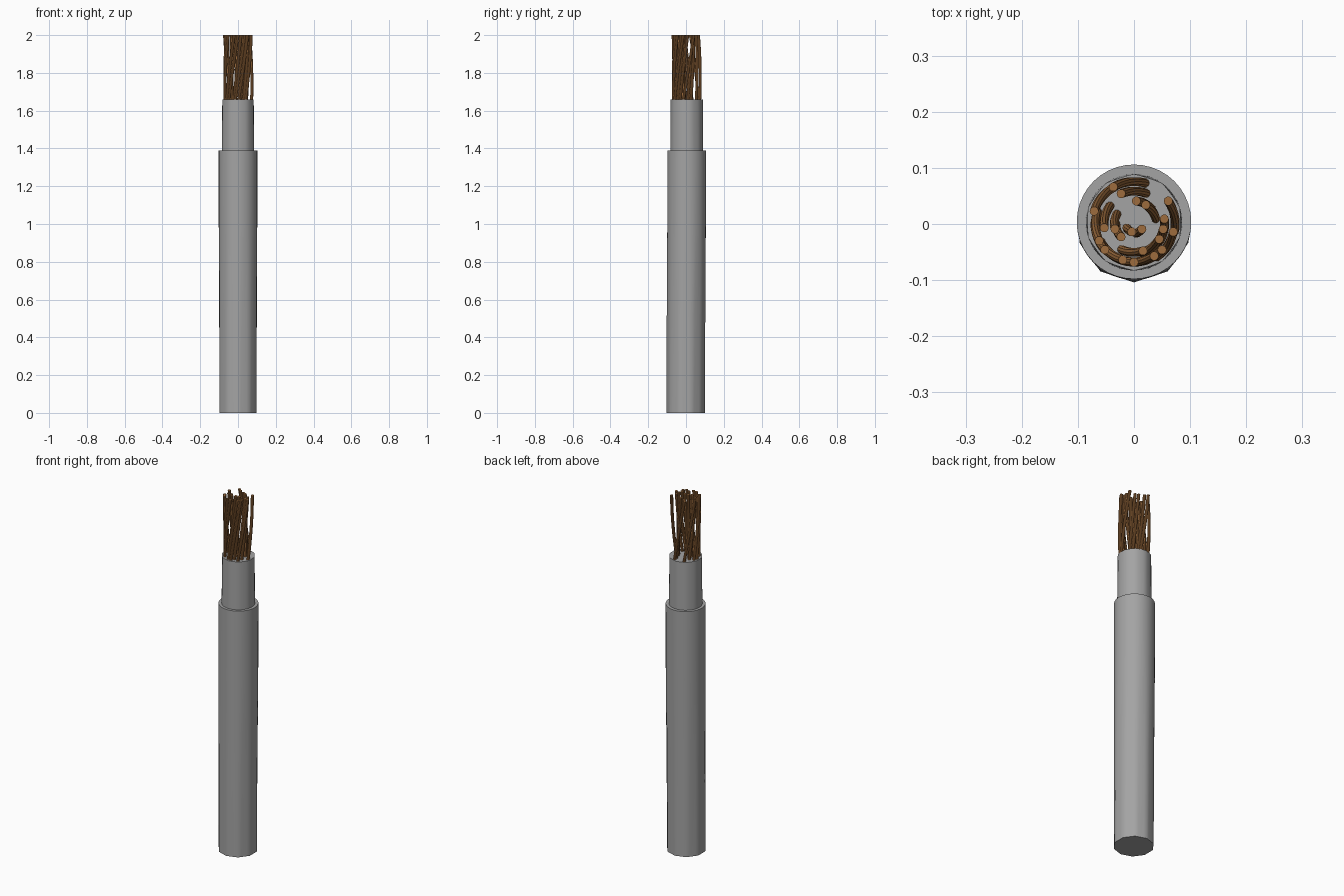
import bpy
import bmesh
from math import cos, sin, pi, radians

if "Cube" in bpy.data.objects:
    bpy.data.objects.remove(bpy.data.objects["Cube"], do_unlink=True)


def material(name, rgb):
    mat = bpy.data.materials.new(name)
    mat.use_nodes = True
    mat.diffuse_color = (*rgb, 1)
    mat.node_tree.nodes["Principled BSDF"].inputs["Base Color"].default_value = (*rgb, 1)
    return mat


grey = material("grey plastic", (0.37, 0.37, 0.37))
copper = material("copper", (0.34, 0.15, 0.047))


def ring(x, y, z, radius, sides, facet=0.0):
    """Circle of points; facet blends it towards an inscribed decagon."""
    pts = []
    for i in range(sides):
        a = 2 * pi * i / sides
        flat = cos(pi / 10) / cos((a + pi / 2) % (pi / 5) - pi / 10)
        r = radius * (1 + facet * (flat - 1))
        pts.append((x + r * cos(a), y + r * sin(a), z))
    return pts


def loft(name, rings, mat):
    """Skin a stack of rings and cap both ends."""
    bm = bmesh.new()
    loops = [[bm.verts.new(p) for p in pts] for pts in rings]
    n = len(loops[0])
    for low, high in zip(loops, loops[1:]):
        for i in range(n):
            j = (i + 1) % n
            bm.faces.new((low[i], low[j], high[j], high[i]))
    bm.faces.new(loops[0][::-1])
    bm.faces.new(loops[-1])
    mesh = bpy.data.meshes.new(name)
    bm.to_mesh(mesh)
    bm.free()
    mesh.materials.append(mat)
    obj = bpy.data.objects.new(name, mesh)
    bpy.context.collection.objects.link(obj)
    bpy.ops.object.select_all(action="DESELECT")
    obj.select_set(True)
    bpy.context.view_layer.objects.active = obj
    bpy.ops.object.shade_smooth_by_angle(angle=radians(30))
    return obj


# Outer sheath: faceted foot easing into a round top, leaning slightly back
loft("outer_sheath", [
    ring(0, -0.002, 0, 0.102, 40, 1),
    ring(0, 0, 0.5, 0.102, 40, 0.5),
    ring(0, 0.003, 1.0, 0.102, 40),
    ring(0, 0.004, 1.39, 0.102, 40)], grey)

# Inner insulation: round where it leaves the sheath, faintly faceted at the end
loft("inner_insulation", [
    ring(0, 0.003, 1.37, 0.086, 40),
    ring(0, 0.003, 1.66, 0.086, 40, 0.7)], grey)

# Copper strands: tip positions, each twisting about the cable axis
tips = [
    (-.037, .066), (-.023, .054), (-.071, .023), (-.053, -.007),
    (-.034, -.009), (-.062, -.03), (-.052, -.046), (-.023, -.023),
    (-.004, -.014), (.014, -.009), (-.02, -.064), (0, -.068),
    (.016, -.048), (.036, -.057), (.05, -.046), (.045, -.027),
    (.052, -.009), (.07, -.014), (.054, .009), (.061, .041),
    (.004, .041), (.021, .034)]
STEPS, BASE, TOP = 8, 1.63, 2.0
for k, (x, y) in enumerate(tips):
    rings = []
    for s in range(STEPS + 1):
        t = s / STEPS
        a = radians(-48) * (1 - t)
        rings.append(ring(x * cos(a) - y * sin(a), x * sin(a) + y * cos(a),
                          BASE + (TOP - BASE) * t, 0.008, 10))
    loft(f"copper_strand_{k + 1}", rings, copper)
